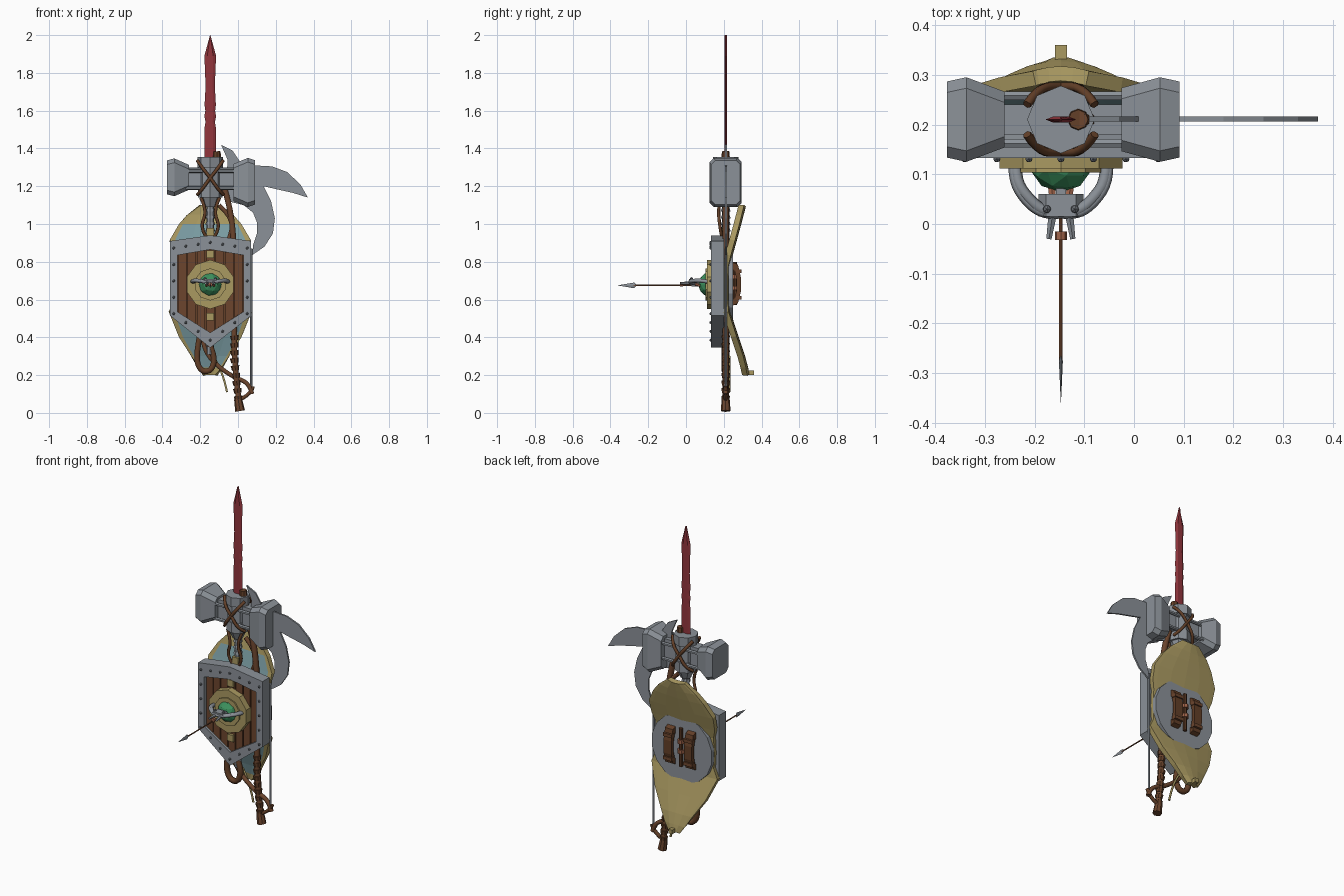
import bpy, bmesh, math
from mathutils import Vector

if "Cube" in bpy.data.objects:
    bpy.data.objects.remove(bpy.data.objects["Cube"])

CX, CY, BOSS_Z = -0.147, 0.21, 0.68


def material(name, r, g, b):
    m = bpy.data.materials.new(name)
    m.use_nodes = True
    m.diffuse_color = (r, g, b, 1)
    m.node_tree.nodes["Principled BSDF"].inputs["Base Color"].default_value = (r, g, b, 1)
    return m


steel = material("steel", .26, .285, .315)
dark_steel = material("dark_steel", .15, .165, .185)
red = material("dark_red", .29, .036, .046)
gold = material("dull_gold", .40, .32, .12)
teal = material("pale_teal", .20, .34, .37)
wood = material("wood", .15, .06, .027)
leather = material("leather", .125, .05, .021)
green = material("green_gem", .045, .28, .11)
copper = material("copper", .36, .13, .07)


def finish(name, bm, *mats):
    bmesh.ops.recalc_face_normals(bm, faces=bm.faces)
    me = bpy.data.meshes.new(name)
    bm.to_mesh(me)
    bm.free()
    ob = bpy.data.objects.new(name, me)
    bpy.context.collection.objects.link(ob)
    for m in mats:
        me.materials.append(m)
    return ob


def loft(name, rings, mat):
    """Skin closed rings of equal length and cap both ends."""
    bm = bmesh.new()
    vs = [[bm.verts.new(p) for p in r] for r in rings]
    n = len(vs[0])
    for a, b in zip(vs, vs[1:]):
        for i in range(n):
            bm.faces.new((a[i], a[(i + 1) % n], b[(i + 1) % n], b[i]))
    bm.faces.new(vs[0])
    bm.faces.new(vs[-1])
    return finish(name, bm, mat)


def plate(name, outline, y0, y1, mat):
    """Extrude an x-z outline from y0 to y1."""
    return loft(name, [[(x, y, z) for x, z in outline] for y in (y0, y1)], mat)


def box(name, x0, x1, y0, y1, z0, z1, mat):
    return plate(name, [(x0, z0), (x1, z0), (x1, z1), (x0, z1)], y0, y1, mat)


def rod(name, a, b, r0, r1, mat, sides=8):
    """Tapered cylinder between two points."""
    a, b = Vector(a), Vector(b)
    d = b - a
    bm = bmesh.new()
    bmesh.ops.create_cone(bm, cap_ends=True, segments=sides, radius1=r0,
                          radius2=r1, depth=d.length)
    bm.transform(d.to_track_quat('Z', 'Y').to_matrix().to_4x4())
    bmesh.ops.translate(bm, verts=bm.verts, vec=(a + b) / 2)
    return finish(name, bm, mat)


def tube(name, pts, r, mat):
    """Round bar following a smooth path."""
    cu = bpy.data.curves.new(name, 'CURVE')
    cu.dimensions = '3D'
    cu.bevel_depth, cu.bevel_resolution, cu.use_fill_caps = r, 1, True
    cu.resolution_u = 4
    sp = cu.splines.new('NURBS')
    sp.points.add(len(pts) - 1)
    for p, co in zip(sp.points, pts):
        p.co = (*co, 1)
    sp.use_endpoint_u, sp.order_u = True, 3
    cu.materials.append(mat)
    ob = bpy.data.objects.new(name, cu)
    bpy.context.collection.objects.link(ob)


def ball(name, co, r, mat, sub=1):
    bm = bmesh.new()
    bmesh.ops.create_icosphere(bm, subdivisions=sub, radius=r)
    bmesh.ops.translate(bm, verts=bm.verts, vec=co)
    return finish(name, bm, mat)


def ngon(cx, cz, r, n):
    return [(cx + r * math.cos(math.tau * (i + .5) / n),
             cz + r * math.sin(math.tau * (i + .5) / n)) for i in range(n)]


# sword: thin flat-edged section with nicked sides
blade = [(1.3, .028), (1.45, .031), (1.51, .03), (1.54, .025), (1.57, .031), (1.6, .026),
         (1.63, .03), (1.72, .025), (1.8, .027), (1.89, .031), (2.0, .001)]
loft("sword_blade", [[(CX - w, CY, z), (CX - w * .5, CY - .006, z), (CX + w * .5, CY - .006, z),
                      (CX + w, CY, z), (CX + w * .5, CY + .006, z), (CX - w * .5, CY + .006, z)]
                     for z, w in blade], red)

# hammer: octagonal hub, twin heads, pole and strapping
for i, (z0, z1, r) in enumerate([(1.14, 1.2, .064), (1.2, 1.3, .058), (1.3, 1.355, .068)]):
    rod(f"hammer_hub_{i}", (CX, CY, z0), (CX, CY, z1), r, r, steel)
for side, name, zc, hz, small, dx in ((-1, "right", 1.247, .1, .66, 0), (1, "left", 1.22, .13, .75, .009)):
    rings = []
    for off, s in ((.113, small), (.19, 1), (.229, .9)):
        hy, h, c = .085 * s, hz * s, .022
        pts = [(hy, h - c), (hy - c, h), (c - hy, h), (-hy, h - c),
               (-hy, c - h), (c - hy, -h), (hy - c, -h), (hy, c - h)]
        rings.append([(CX + side * (off + dx), CY + y, zc + z) for y, z in pts])
    loft(name + "_hammer_head", rings, steel)
    xs = sorted((CX + side * .05, CX + side * .125))
    box(name + "_head_neck", *xs, .18, .24, 1.19, 1.3, steel)
    for y in (.162, .258):
        for z in (1.19, 1.28):
            rod(name + "_neck_bar", (CX + side * .04, y, z), (CX + side * .13, y, z), .01, .01, steel, 6)
    for b in (-1, 1):
        tube(name + "_hub_strap", [(CX - side * .068, CY + b * .03, 1.335), (CX - side * .045, CY + b * .066, 1.3),
                                   (CX, CY + b * .066, 1.245), (CX + side * .045, CY + b * .066, 1.18),
                                   (CX + side * .068, CY + b * .03, 1.155)], .009, leather)
rod("hammer_pole", (CX, CY, .31), (CX, CY, 1.15), .02, .02, steel)
for i in range(5):
    z = .96 + i * .035
    rod("pole_wrap", (CX, CY, z), (CX, CY, z + .016), .026, .022, steel)
rod("pole_collar", (CX, CY, 1.09), (CX, CY, 1.14), .03, .052, steel)
for s in (-1, 1):
    tube("pole_cord", [(CX + s * .05, .18, 1.14), (CX + s * .015, .17, 1.07),
                       (CX + s * .055, .18, .98), (CX + s * .02, .19, .93)], .009, leather)

# axe: hooked crescent blade and wrapped curved handle
plate("axe_blade", [(-.09, 1.42), (-.03, 1.39), (.01, 1.33), (.09, 1.31), (.18, 1.305),
                    (.26, 1.275), (.33, 1.21), (.37, 1.14), (.29, 1.165), (.2, 1.185),
                    (.135, 1.2), (.175, 1.12), (.195, 1.03), (.185, .95), (.14, .88),
                    (.075, .835), (.08, .89), (.1, .95), (.1, 1.01), (.08, 1.06),
                    (.03, 1.1), (-.05, 1.12), (-.06, 1.25), (-.055, 1.34)], .206, .216, steel)
tube("axe_handle", [(-.11, CY, 1.385), (-.09, CY, 1.25), (-.04, CY, 1.08), (-.02, CY, .9),
                    (-.02, CY, .5), (-.02, CY, .25), (.01, CY, .02)], .017, wood)
rod("axe_handle_cap", (-.112, CY, 1.35), (-.112, CY, 1.385), .022, .02, leather)
for i in range(9):
    z = .41 - .04 * i
    x = -.02 + .02 * max(0, i - 3) / 5
    rod("grip_wrap", (x, CY, z), (x + .003, CY, z - .025), .023, .019, leather)
rod("axe_pommel", (.0, CY, .075), (.011, CY, .01), .021, .026, wood)

# bow: lower limb, string and hooked tail
tube("bow_limb", [(-.1, .215, 1.1), (-.02, .215, 1.03), (-.05, .215, .9), (-.17, .215, .7),
                  (-.2, .215, .42), (-.16, .215, .29), (-.03, .21, .19), (.06, .21, .16),
                  (.075, .21, .1)], .013, wood)
rod("bow_string", (.07, CY, .1), (.07, CY, .87), .007, .007, steel, 4)
tube("bow_tip", [(.08, .21, .14), (.07, .21, .1), (.01, .21, .07)], .011, leather)
tube("tail_hook", [(-.2, .205, .42), (-.225, .205, .3), (-.2, .205, .22), (-.14, .205, .22),
                   (-.12, .205, .3), (-.15, .205, .36)], .017, leather)
tube("gold_tail", [(-.13, .23, .3), (-.08, .23, .22), (-.058, .23, .11)], .006, gold)

# kite shield: planks inside a studded rim
outer = [(-.36, .91), (CX, .94), (.07, .91), (.07, .515), (CX, .345), (-.36, .515)]
inner = [(-.32, .835), (CX, .865), (.028, .835), (.028, .535), (CX, .425), (-.32, .535)]
bm = bmesh.new()
loops = [[bm.verts.new((x, y, z)) for x, z in o]
         for o, y in ((outer, .133), (inner, .133), (inner, .2), (outer, .2))]
for k in range(4):
    a, b = loops[k], loops[(k + 1) % 4]
    for i in range(6):
        bm.faces.new((a[i], a[(i + 1) % 6], b[(i + 1) % 6], b[i]))
finish("kite_shield_rim", bm, steel)
plate("kite_shield_backing", inner, .168, .195, leather)


def edge_z(x):
    t = abs(x - CX) / .174
    return .425 + .11 * t, .865 - .03 * t


for i in range(7):
    a = -.32 + i * .0497 + .003
    b = a + .0437
    xs = [a, CX, b] if a < CX < b else [a, b]
    plate("shield_plank", [(x, edge_z(x)[0]) for x in xs] +
          [(x, edge_z(x)[1]) for x in reversed(xs)], .15, .17, wood)
for k in range(6):
    p, q = [((a[0] + b[0]) / 2, (a[1] + b[1]) / 2) for a, b in
            ((outer[k], inner[k]), (outer[(k + 1) % 6], inner[(k + 1) % 6]))]
    n = 4 if k in (2, 5) else 3
    for i in range(n):
        t = i / n
        ball("rim_stud", (p[0] + (q[0] - p[0]) * t, .131, p[1] + (q[1] - p[1]) * t), .008, dark_steel)

# boss with tabs and gem
plate("boss_disc", ngon(CX, BOSS_Z, .13, 10), .112, .155, gold)
plate("boss_ring", ngon(CX, BOSS_Z, .085, 10), .104, .115, gold)
for z, y in ((.49, .135), (.82, .135), (.94, .18)):
    box("gold_tab", CX - .02, CX + .02, y, y + .025, z, z + .04, gold)
ball("boss_gem", (CX, .13, BOSS_Z), .066, green, 2)

# crossbow claw and slim bolt
for s in (-1, 1):
    for r, k in ((.009, 0), (.012, .006)):
        tube("claw_arm", [(CX + s * (.096 - k), .14, .69), (CX + s * (.1 - k), .09, .7),
                          (CX + s * (.068 - k), .04 + k, .7), (CX + s * .03, .016 + k, .695),
                          (CX, .02 + k, .69)], r, steel)
    rod("claw_prong", (CX + s * .012, .05, .69), (CX + s * .024, -.03, .685), .012, .006, steel, 6)
    ball("claw_bolt", (CX + s * .028, .03, .71), .009, dark_steel)
    rod("copper_strut", (CX + s * .022, .1, .67), (CX + s * .016, .05, .68), .008, .008, copper, 6)
plate("claw_plate", [(CX - .045, .688), (CX + .045, .688), (CX + .03, .708), (CX - .03, .708)],
      .015, .06, steel)
box("crossbow_stock", CX - .01, CX + .01, .03, .1, .67, .7, steel)
rod("copper_collar", (CX, -.032, BOSS_Z), (CX, -.015, BOSS_Z), .012, .012, copper)
rod("bolt_shaft", (CX, .1, .675), (CX, -.28, .675), .004, .004, wood, 6)
loft("bolt_head", [[(CX - .004 * w, y, .675), (CX, y, .675 - .015 * w), (CX + .004 * w, y, .675),
                    (CX, y, .675 + .015 * w)] for y, w in ((-.262, .2), (-.275, 1), (-.36, .05))], steel)

# swept rear shield: pale front, gold rim and gold back
rows = [(.2, .025, .307), (.24, .06, .298), (.3, .1, .282), (.4, .165, .248), (.53, .217, .206),
        (.59, .19, .202), (.68, .195, .202), (.78, .19, .204), (.84, .208, .218),
        (.92, .212, .24), (1.0, .165, .262), (1.05, .12, .275), (1.1, .05, .288)]
cols = (-1, -.87, -.45, 0, .45, .87, 1)
bm = bmesh.new()
grid = [[bm.verts.new((CX + t * w, y - .01 * t * t, z)) for t in cols] for z, w, y in rows]
for j in range(len(rows) - 1):
    for i in range(6):
        f = bm.faces.new((grid[j][i], grid[j][i + 1], grid[j + 1][i + 1], grid[j + 1][i]))
        f.material_index = int(i in (0, 5) or j == 0 or j >= len(rows) - 3)
me = bpy.data.meshes.new("swept_shield")
bm.to_mesh(me)
bm.free()
swept = bpy.data.objects.new("swept_shield", me)
bpy.context.collection.objects.link(swept)
for m in (teal, gold, gold):
    me.materials.append(m)
sol = swept.modifiers.new("thickness", 'SOLIDIFY')
sol.thickness, sol.offset = .03, -1
sol.material_offset = sol.material_offset_rim = 1
box("swept_shield_tab", CX - .012, CX + .012, .31, .36, .2, .225, gold)

# back plate with broad arm straps
plate("back_disc", ngon(CX, .672, .203, 16), .225, .25, steel)
hoop = [(.24, .565), (.275, .58), (.29, .64), (.29, .72), (.275, .785), (.24, .8)]
inside = [(.24, .595), (.258, .61), (.268, .65), (.268, .71), (.258, .75), (.24, .765)]
for s in (-1, 1):
    x = CX + s * .068
    loft("arm_strap", [[(x + e, y, z) for y, z in hoop + inside[::-1]] for e in (-.026, .026)], leather)
    for z in (.61, .75):
        box("strap_band", x - .029, x + .029, .262, .293, z - .01, z + .01, wood)
rod("back_grip", (CX, .258, .57), (CX, .258, .8), .011, .011, leather)
for z in (.65, .71):
    rod("grip_ring", (CX, .258, z), (CX, .258, z + .022), .02, .02, copper)
